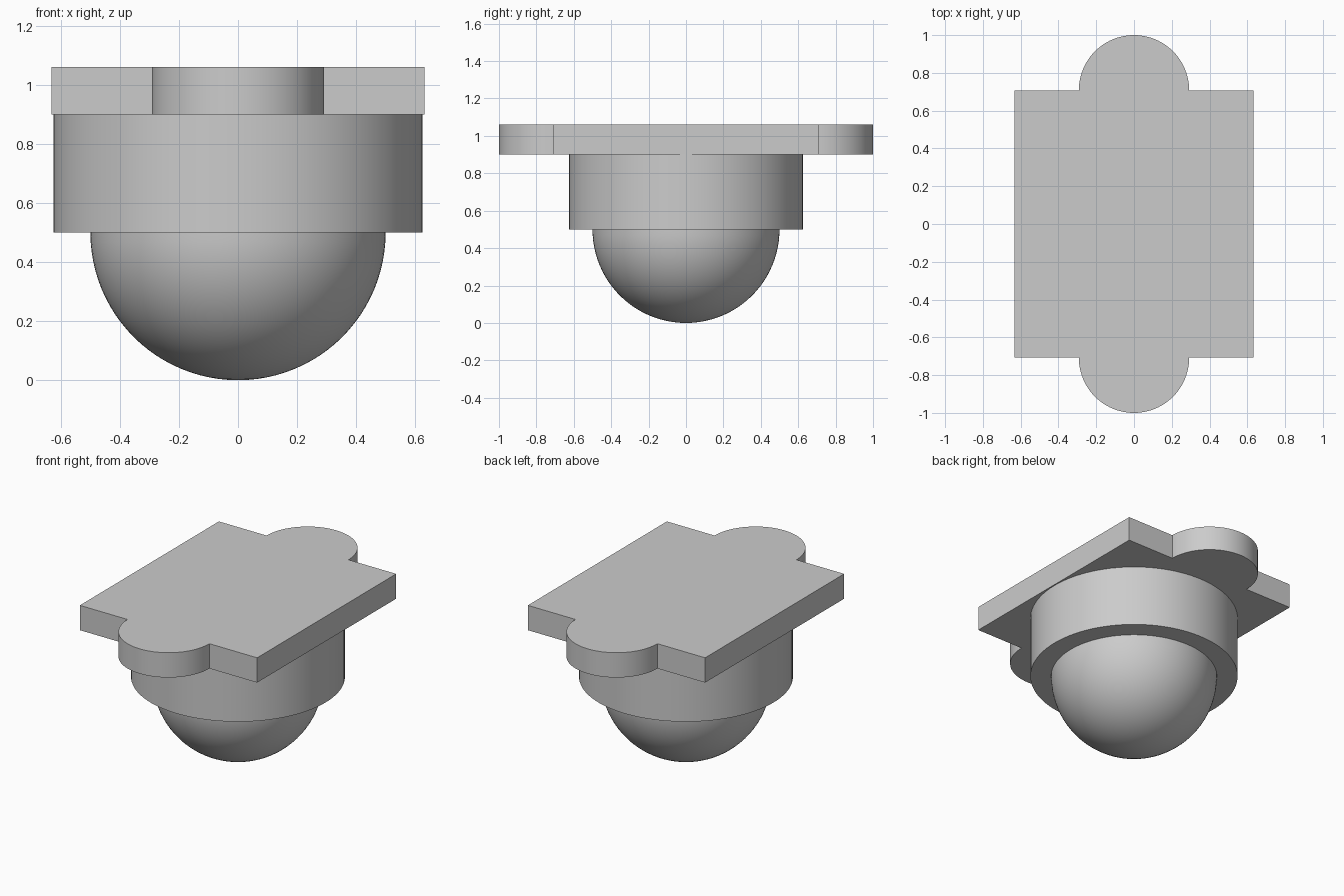
import bpy
import bmesh
from math import pi, sin, cos, radians

cube = bpy.data.objects.get("Cube")
if cube:
    bpy.data.objects.remove(cube, do_unlink=True)

grey = bpy.data.materials.new("light_grey")
grey.use_nodes = True
colour = (0.6, 0.6, 0.6, 1)
grey.diffuse_color = colour
grey.node_tree.nodes["Principled BSDF"].inputs["Base Color"].default_value = colour


def finish(name, bm):
    """Turn a bmesh into a grey object with smooth curves and sharp edges."""
    bmesh.ops.recalc_face_normals(bm, faces=bm.faces)
    mesh = bpy.data.meshes.new(name)
    bm.to_mesh(mesh)
    bm.free()
    mesh.materials.append(grey)
    obj = bpy.data.objects.new(name, mesh)
    bpy.context.collection.objects.link(obj)
    bpy.ops.object.select_all(action="DESELECT")
    obj.select_set(True)
    bpy.context.view_layer.objects.active = obj
    bpy.ops.object.shade_smooth_by_angle(angle=radians(30))
    return obj


def prism(name, outline, bottom, top):
    """Extrude a closed plan outline between two heights."""
    bm = bmesh.new()
    face = bm.faces.new([bm.verts.new((x, y, bottom)) for x, y in outline])
    ext = bmesh.ops.extrude_face_region(bm, geom=[face], use_keep_orig=True)
    moved = [v for v in ext["geom"] if isinstance(v, bmesh.types.BMVert)]
    bmesh.ops.translate(bm, verts=moved, vec=(0, 0, top - bottom))
    return finish(name, bm)


def arc(radius, start, end, steps):
    angles = [start + (end - start) * i / steps for i in range(steps + 1)]
    return [(radius * cos(a), radius * sin(a)) for a in angles]


# Mounting plate: rectangle with a half-round lug at the front and back
half_x, half_y, lug = 0.632, 0.708, 0.292
half_outline = ([(half_x, half_y)]
                + [(x, y + half_y) for x, y in arc(lug, 0, pi, 48)]
                + [(-half_x, half_y)])
outline = half_outline + [(-x, -y) for x, y in half_outline]
prism("mounting_plate", outline, 0.9, 1.06)

# Round collar under the plate
prism("collar", arc(0.625, 0, 2 * pi, 96)[:-1], 0.5, 0.9)

# Half-sphere dome hanging below the collar
bm = bmesh.new()
profile = [bm.verts.new((r, 0, z + 0.5)) for r, z in arc(0.5, -pi / 2, 0, 24)]
edges = [bm.edges.new(pair) for pair in zip(profile, profile[1:])]
bmesh.ops.spin(bm, geom=profile + edges, axis=(0, 0, 1), cent=(0, 0, 0),
               angle=2 * pi, steps=96, use_merge=True)
bmesh.ops.remove_doubles(bm, verts=bm.verts, dist=0.0001)
finish("dome", bm)
